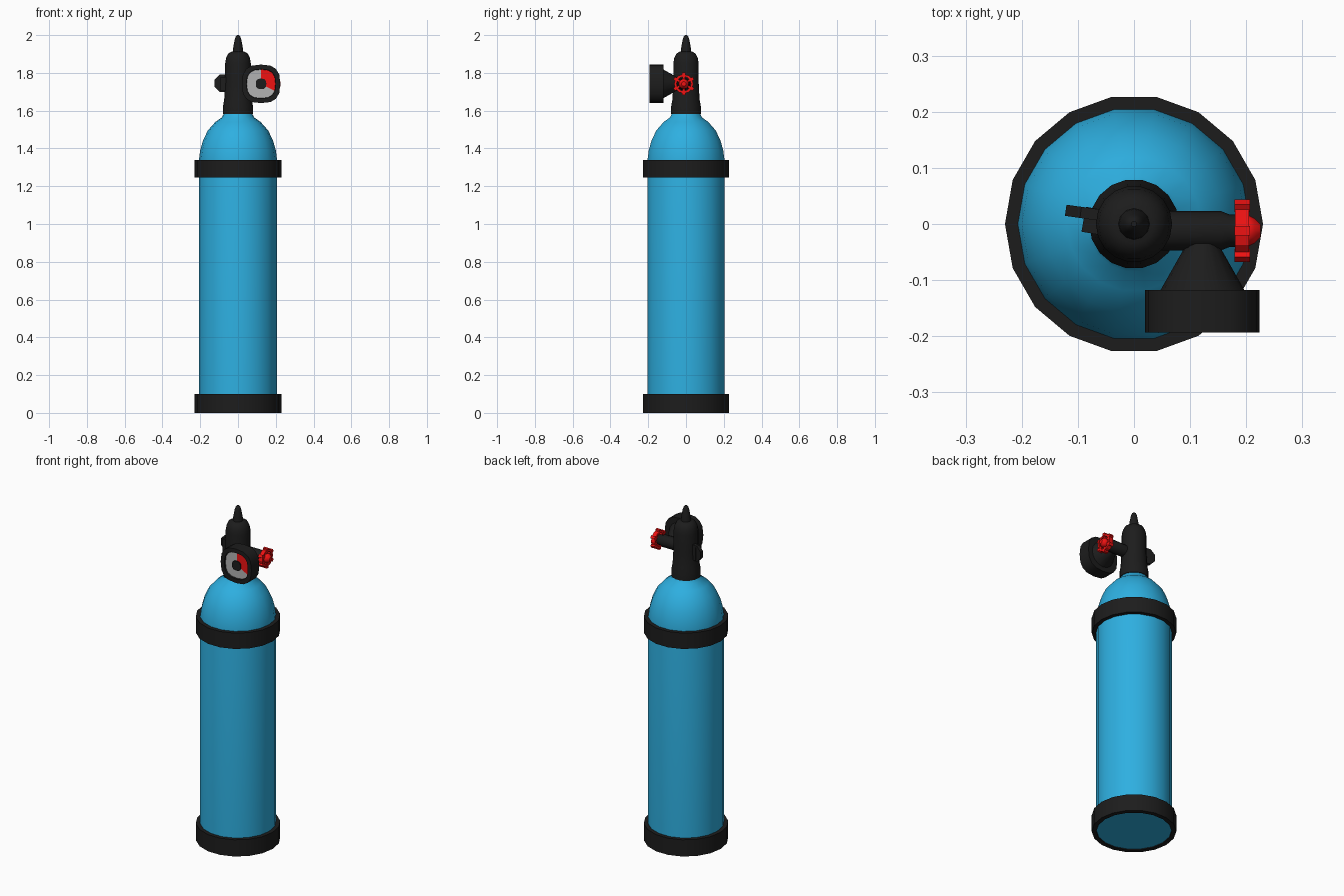
import bpy, bmesh
from math import cos, sin, pi, radians
from mathutils import Matrix, Vector

if "Cube" in bpy.data.objects:
    bpy.data.objects.remove(bpy.data.objects["Cube"])


def material(name, rgb):
    m = bpy.data.materials.new(name)
    m.diffuse_color = (*rgb, 1)
    m.use_nodes = True
    m.node_tree.nodes["Principled BSDF"].inputs["Base Color"].default_value = m.diffuse_color
    return m


BLUE = material("blue_paint", (0.027, 0.43, 0.75))
BLACK = material("black_rubber", (0.012, 0.012, 0.012))
RED = material("red_plastic", (0.87, 0.006, 0.006))
WHITE = material("dial_grey", (0.45, 0.45, 0.45))
FRONT = Matrix.Rotation(radians(90), 4, 'X')     # local z -> -y
SIDE = Matrix.Rotation(radians(90), 4, 'Y')      # local z -> +x


def finish(name, bm, mats, matrix, smooth=40):
    bmesh.ops.recalc_face_normals(bm, faces=bm.faces)
    me = bpy.data.meshes.new(name)
    bm.to_mesh(me)
    bm.free()
    for m in mats:
        me.materials.append(m)
    ob = bpy.data.objects.new(name, me)
    bpy.context.collection.objects.link(ob)
    ob.matrix_world = matrix
    if smooth:
        bpy.ops.object.select_all(action='DESELECT')
        ob.select_set(True)
        bpy.context.view_layer.objects.active = ob
        bpy.ops.object.shade_smooth_by_angle(angle=radians(smooth))
    return ob


def lathe(name, profile, mat, sides=18, at=(0, 0, 0), rot=Matrix(), power=2.0,
          closed=False, smooth=40, paint=None):
    """Revolve (radius, height) points; power > 2 gives a rounded square."""
    bm = bmesh.new()
    rings = []
    for r, z in profile:
        ring = []
        for i in range(sides):
            c, s = [round(f(2 * pi * i / sides), 6) for f in (cos, sin)]
            ring.append(bm.verts.new((r * abs(c) ** (2 / power) * (1 if c >= 0 else -1),
                                      r * abs(s) ** (2 / power) * (1 if s >= 0 else -1), z)))
        rings.append(ring)
    pairs = list(zip(rings, rings[1:]))
    if closed:
        pairs.append((rings[-1], rings[0]))
    for k, (a, b) in enumerate(pairs):
        for i in range(sides):
            j = (i + 1) % sides
            f = bm.faces.new((a[i], a[j], b[j], b[i]))
            if paint:
                f.material_index = paint(k, i)
    if not closed:
        bm.faces.new(rings[0])
        bm.faces.new(rings[-1])
    mats = mat if isinstance(mat, list) else [mat]
    return finish(name, bm, mats, Matrix.Translation(at) @ rot, smooth)


def box(name, size, mat, matrix):
    bm = bmesh.new()
    bmesh.ops.create_cube(bm, size=1)
    bmesh.ops.scale(bm, vec=Vector(size), verts=bm.verts)
    return finish(name, bm, [mat], matrix, 0)


# Tank with domed shoulder
lathe("tank", [(0.207, 0.005), (0.207, 1.34), (0.2, 1.39), (0.186, 1.44), (0.16, 1.495),
               (0.12, 1.54), (0.085, 1.565), (0.072, 1.59)], BLUE)

# Rubber bands around the tank
for name, z0, z1 in (("base_band", 0, 0.1), ("shoulder_band", 1.245, 1.34)):
    lathe(name, [(0.204, z0), (0.23, z0), (0.23, z1), (0.204, z1)], BLACK, closed=True)

# Valve body and pointed tip
lathe("valve_body", [(0.08, 1.583), (0.08, 1.62), (0.073, 1.66), (0.068, 1.75), (0.068, 1.85),
                     (0.063, 1.88), (0.052, 1.902), (0.035, 1.912)], BLACK)
lathe("valve_tip", [(0.029, 1.9), (0.026, 1.93), (0.018, 1.975), (0.012, 1.993), (0.005, 2.0)],
      BLACK, sides=12)

# Side outlet pipe
C = Vector((0, -0.012, 1.742))
lathe("outlet_pipe", [(0.035, 0.03), (0.035, 0.155), (0.029, 0.17), (0.029, 0.185)],
      BLACK, sides=12, at=C, rot=SIDE)

# Red hand wheel: rim, hub, spokes and grips
lathe("wheel_rim", [(0.038, 0.18), (0.051, 0.18), (0.051, 0.205), (0.038, 0.205)],
      RED, sides=12, at=C, rot=SIDE, closed=True, smooth=0)
lathe("wheel_hub", [(0.024, 0.18), (0.027, 0.205), (0.022, 0.215), (0.012, 0.225)],
      RED, sides=12, at=C, rot=SIDE)
for i in range(6):
    turn = Matrix.Translation(C) @ Matrix.Rotation(i * pi / 3, 4, 'X')
    box(f"wheel_spoke_{i}", (0.018, 0.012, 0.03), RED,
        turn @ Matrix.Translation((0.193, 0, 0.03)))
    box(f"wheel_grip_{i}", (0.027, 0.017, 0.016), RED,
        turn @ Matrix.Translation((0.193, 0, 0.051)))

# Gauge: funnel, cup and painted dial
G = Vector((0.122, 0, 1.742))
lathe("gauge_funnel", [(0.028, 0.035), (0.076, 0.12)], BLACK, sides=16, at=G, rot=FRONT)


def dial_paint(k, i):
    if k != 3:
        return 0
    return 1 if i <= 3 or i == 15 else 2


lathe("gauge", [(0.102, 0.118), (0.102, 0.193), (0.078, 0.193), (0.076, 0.184), (0.028, 0.184)],
      [BLACK, RED, WHITE], sides=16, at=G, rot=FRONT, power=2.7, paint=dial_paint)
lathe("gauge_hub", [(0.028, 0.182), (0.028, 0.191)], BLACK, sides=16, at=G, rot=FRONT, power=2.7)

# Small relief knob on the left of the valve
K = Matrix.Translation((-0.07, 0.005, 1.742)) @ Matrix.Rotation(radians(-10), 4, 'Z')
box("knob_mount", (0.04, 0.045, 0.075), BLACK, K)
lathe("relief_knob", [(0.05, -0.01), (0.05, 0.01)], BLACK, sides=8, at=(-0.076, 0.018, 1.745),
      rot=Matrix.Rotation(radians(-8), 4, 'Z') @ FRONT @ Matrix.Rotation(pi / 8, 4, 'Z'), smooth=0)
